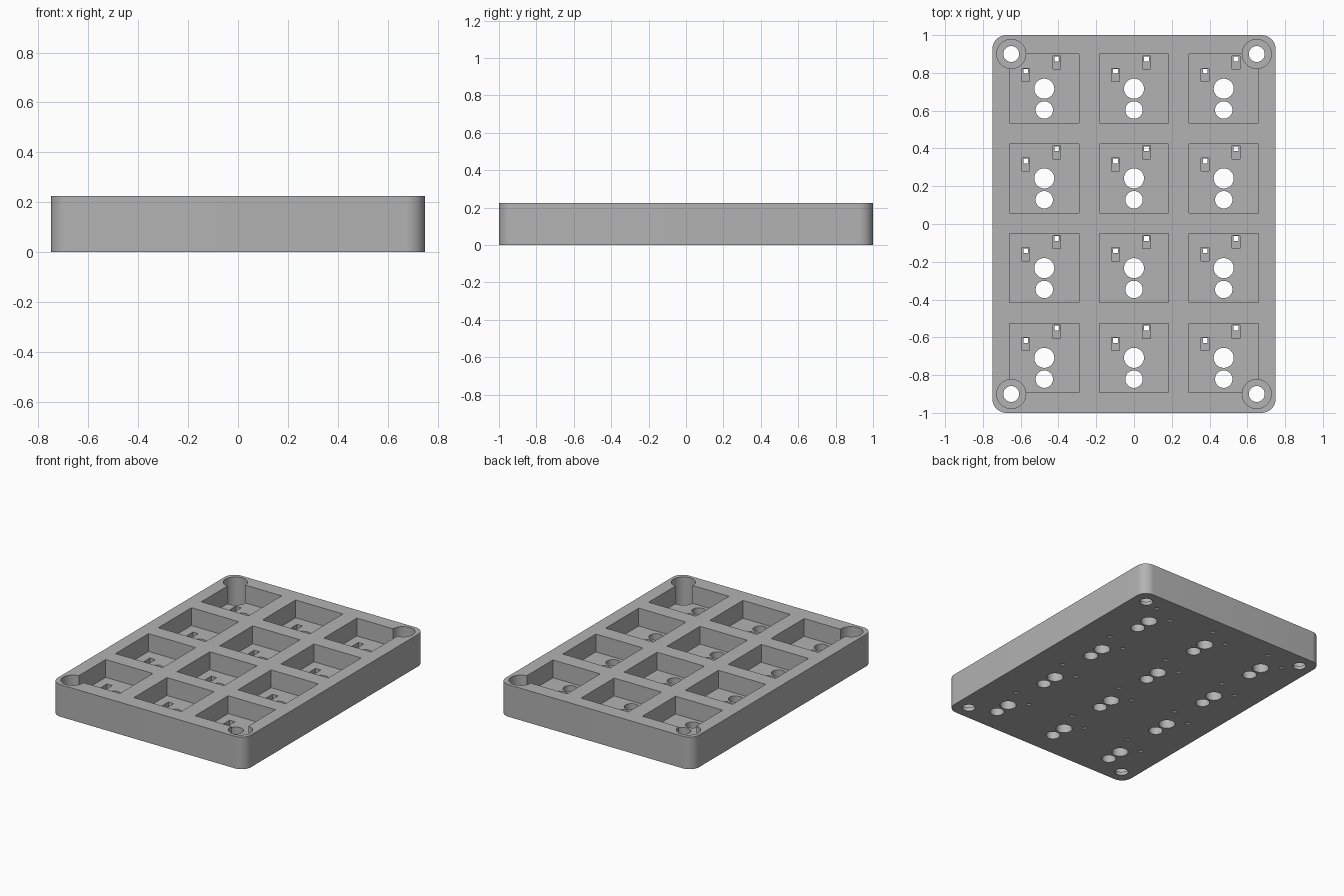
import bpy
import bmesh
from math import cos, sin, pi, radians

H = 0.225           # block height
FLOOR = 0.10        # pocket floor level
COLS = [(i - 1) * 0.475 for i in range(3)]
ROWS = [0.004 + (j - 1.5) * 0.475 for j in range(4)]
KEYS = [(x, y) for x in COLS for y in ROWS]
CORNERS = [(sx * 0.65, sy * 0.9) for sx in (-1, 1) for sy in (-1, 1)]

old = bpy.data.objects.get("Cube")
if old:
    bpy.data.objects.remove(old, do_unlink=True)

grey = bpy.data.materials.new("plain grey")
grey.use_nodes = True
colour = (0.45, 0.45, 0.45, 1)
grey.diffuse_color = colour
grey.node_tree.nodes["Principled BSDF"].inputs["Base Color"].default_value = colour


def circle(cx, cy, r, n=48):
    return [(cx + r * cos(2 * pi * i / n), cy + r * sin(2 * pi * i / n)) for i in range(n)]


def rect(cx, cy, w, d):
    return [(cx + sx * w / 2, cy + sy * d / 2)
            for sx, sy in ((-1, -1), (1, -1), (1, 1), (-1, 1))]


def rounded_rect(w, d, r, n=12):
    pts = []
    for k, (sx, sy) in enumerate(((1, 1), (-1, 1), (-1, -1), (1, -1))):
        for i in range(n + 1):
            a = (k + i / n) * pi / 2
            pts.append((sx * (w / 2 - r) + r * cos(a), sy * (d / 2 - r) + r * sin(a)))
    return pts


def prisms(name, outlines, z0, z1):
    """One object holding an upright prism for each outline."""
    bm = bmesh.new()
    for pts in outlines:
        face = bm.faces.new([bm.verts.new((x, y, z0)) for x, y in pts])
        ext = bmesh.ops.extrude_face_region(bm, geom=[face])["geom"]
        top = [v for v in ext if isinstance(v, bmesh.types.BMVert)]
        bmesh.ops.translate(bm, vec=(0, 0, z1 - z0), verts=top)
    bmesh.ops.recalc_face_normals(bm, faces=bm.faces)
    mesh = bpy.data.meshes.new(name)
    bm.to_mesh(mesh)
    bm.free()
    mesh.materials.append(grey)
    obj = bpy.data.objects.new(name, mesh)
    bpy.context.collection.objects.link(obj)
    return obj


# Block with rounded upright corners
plate = prisms("switch_plate", [rounded_rect(1.5, 2.0, 0.075)], 0, H)
bpy.context.view_layer.objects.active = plate
plate.select_set(True)


def cut(name, outlines, z0, z1=H + 0.1):
    cutter = prisms(name, outlines, z0, z1)
    cutter.hide_render = True
    mod = plate.modifiers.new(name, "BOOLEAN")
    mod.operation = "DIFFERENCE"
    mod.solver = "EXACT"
    mod.object = cutter
    bpy.ops.object.modifier_apply(modifier=name)
    bpy.data.objects.remove(cutter, do_unlink=True)


# Square pockets and the deep screw recesses at the corners
cut("pockets", [rect(x, y, 0.366, 0.366) for x, y in KEYS], FLOOR)
cut("screw_recesses", [circle(x, y, 0.077) for x, y in CORNERS], 0.025)

# Two contact slots in each pocket floor
SLOTS = [(x + dx, y + dy) for x, y in KEYS for dx, dy in ((-0.098, 0.073), (0.066, 0.138))]
cut("contact_slots", [rect(x, y, 0.042, 0.07) for x, y in SLOTS], 0.04)

# Through holes: stems, pins, contacts and screws
holes = [circle(x, y, 0.053) for x, y in KEYS]
holes += [circle(x, y - 0.113, 0.046) for x, y in KEYS]
holes += [rect(x, y + 0.019, 0.026, 0.026) for x, y in SLOTS]
holes += [circle(x, y, 0.042) for x, y in CORNERS]
cut("through_holes", holes, -0.1)

bpy.ops.object.shade_smooth_by_angle(angle=radians(30))
